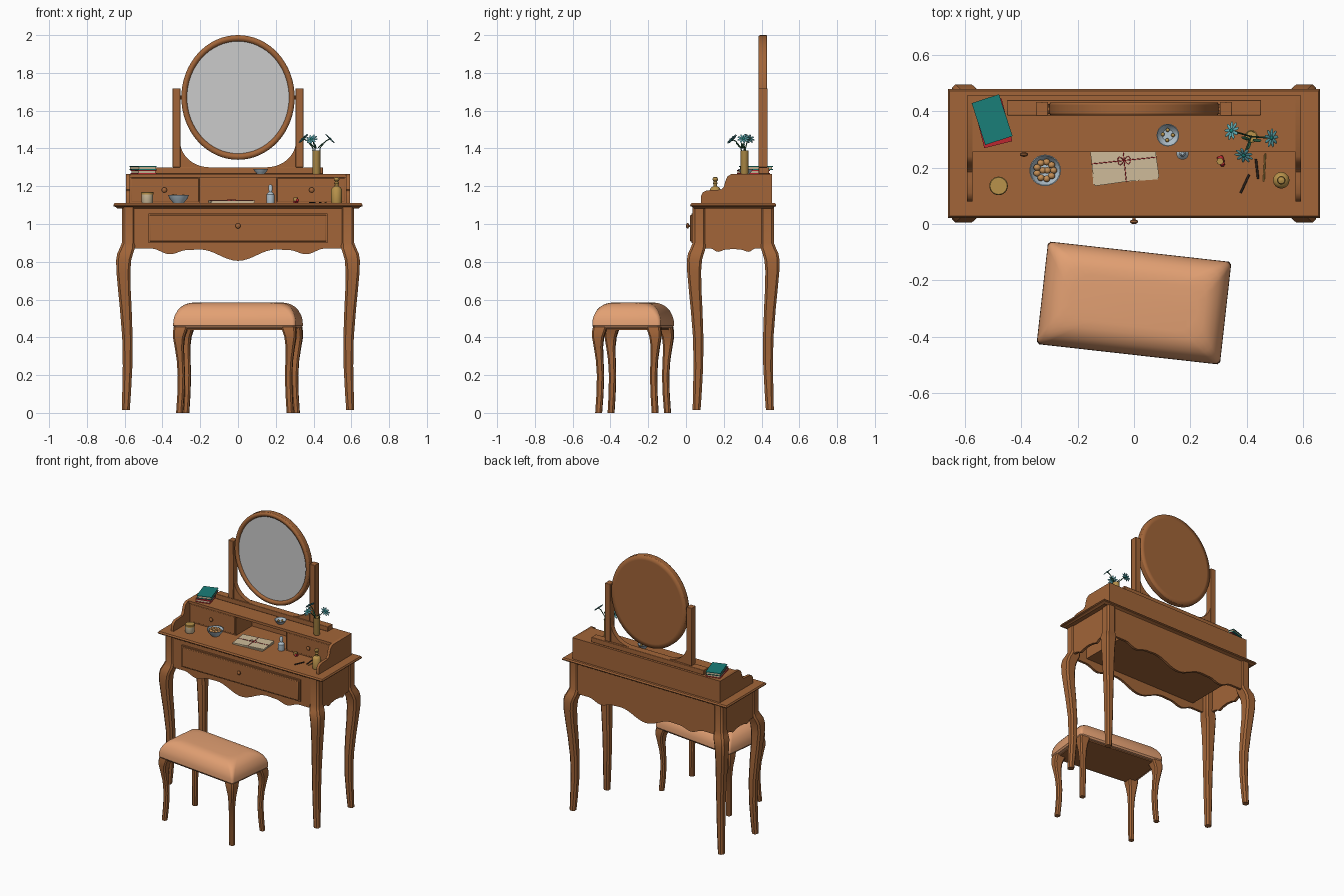
import bpy, bmesh, random
from math import sin, cos, pi, radians, tau
from mathutils import Matrix, Vector

if "Cube" in bpy.data.objects:
    bpy.data.objects.remove(bpy.data.objects["Cube"])

random.seed(4)


def mat(name, r, g, b):
    m = bpy.data.materials.new(name)
    m.diffuse_color = (r, g, b, 1)
    m.use_nodes = True
    m.node_tree.nodes["Principled BSDF"].inputs["Base Color"].default_value = m.diffuse_color
    return m


WOOD = mat("wood", .36, .13, .04)
FABRIC = mat("peach_fabric", .76, .35, .17)
TEAL = mat("teal", .01, .21, .19)
PETAL = mat("petal_blue", .12, .42, .46)
RED = mat("red", .5, .02, .03)
PAPER = mat("paper", .62, .5, .32)
GOLD = mat("gold", .48, .29, .07)
CHINA = mat("china", .45, .55, .62)
BISCUIT = mat("biscuit", .55, .27, .09)
DARK = mat("dark", .03, .02, .015)
GREEN = mat("stem_green", .03, .12, .06)


def finish(name, bm, m):
    bmesh.ops.recalc_face_normals(bm, faces=bm.faces)
    me = bpy.data.meshes.new(name)
    bm.to_mesh(me)
    bm.free()
    ob = bpy.data.objects.new(name, me)
    bpy.context.collection.objects.link(ob)
    if m:
        me.materials.append(m)
    return ob


def loft(name, rings, m):
    bm = bmesh.new()
    vs = [[bm.verts.new(p) for p in r] for r in rings]
    n = len(vs[0])
    for a, b in zip(vs, vs[1:]):
        for i in range(n):
            bm.faces.new((a[i], a[(i + 1) % n], b[(i + 1) % n], b[i]))
    bm.faces.new(vs[0])
    bm.faces.new(vs[-1])
    return finish(name, bm, m)


def box(name, x, y, z, m=WOOD, bevel=0):
    ring = lambda h: [(x[0], y[0], h), (x[1], y[0], h), (x[1], y[1], h), (x[0], y[1], h)]
    ob = loft(name, [ring(z[0]), ring(z[1])], m)
    if bevel:
        b = ob.modifiers.new("bevel", 'BEVEL')
        b.width, b.segments = bevel, 2
    return ob


def board(name, pts, axis, d0, d1, m=WOOD):
    """Extrude a 2D outline (horizontal, z) along x or y."""
    put = (lambda p, d: (p[0], d, p[1])) if axis == 'y' else (lambda p, d: (d, p[0], p[1]))
    return loft(name, [[put(p, d) for p in pts] for d in (d0, d1)], m)


def lathe(name, prof, loc, m, n=24, rot=0, scale=(1, 1, 1)):
    ob = loft(name, [[(r * cos(tau * i / n), r * sin(tau * i / n), z) for i in range(n)]
                     for r, z in prof], m)
    ob.location, ob.rotation_euler, ob.scale = loc, (rot, 0, 0), scale
    return ob


def tube(name, pts, r, m):
    c = bpy.data.curves.new(name, 'CURVE')
    c.dimensions, c.bevel_depth, c.bevel_resolution, c.use_fill_caps = '3D', r, 1, True
    s = c.splines.new('POLY')
    s.points.add(len(pts) - 1)
    for q, p in zip(s.points, pts):
        q.co = (*p, 1)
    c.materials.append(m)
    ob = bpy.data.objects.new(name, c)
    bpy.context.collection.objects.link(ob)
    return ob


def blobs(name, mats, m):
    bm = bmesh.new()
    for x in mats:
        bmesh.ops.create_uvsphere(bm, u_segments=10, v_segments=6, radius=1, matrix=x)
    return finish(name, bm, m)


def leg(name, keys, cx, cy, y0, sx, sy, c=.012):
    """Cabriole leg: keys are (z, outer offset, inner offset) from the outer corner."""
    rings = []
    for z, o, i in keys:
        sq = [(i + c, i), (o - c, i), (o, i + c), (o, o - c), (o - c, o), (i + c, o), (i, o - c), (i, i + c)]
        rings.append([(sx * (cx + u), y0 + sy * (cy + v), z) for u, v in sq])
    return loft(name, rings, WOOD)


def wave(keys, step=8):
    """Cosine-eased mirrored curve through (distance from centre, z) keys."""
    half = []
    for (a, za), (b, zb) in zip(keys, keys[1:]):
        for k in range(step):
            t = k / step
            half.append((a + (b - a) * t, za + (zb - za) * (1 - cos(pi * t)) / 2))
    half.append(keys[-1])
    return [(-u, z) for u, z in half[:0:-1]] + half


# Table legs
KEYS = [(1.09, 0, -.07), (.9, 0, -.07), (.87, .012, -.068), (.845, .024, -.06), (.81, .03, -.05),
        (.75, .029, -.045), (.65, .02, -.047), (.55, .01, -.052), (.4, -.002, -.057), (.25, -.005, -.056),
        (.1, -.002, -.048), (.015, 0, -.042)]
for sx in (-1, 1):
    for sy in (-1, 1):
        leg("table_leg", KEYS, .615, .215, .25, sx, sy)

# Scalloped aprons
front = wave([(0, .805), (.2, .865), (.27, .862), (.36, .84), (.46, .87), (.56, .87)])
side = [(.25 + u, z) for u, z in wave([(0, .868), (.04, .864), (.08, .853), (.12, .87), (.16, .87)])]
for y in (.042, .44):
    board("long_apron", front + [(.56, 1.09), (-.56, 1.09)], 'y', y, y + .018)
for x in (-.608, .59):
    board("side_apron", side + [(.41, 1.09), (.09, 1.09)], 'x', x, x + .018)

# Table top with moulded edge
rect = lambda d, z: [(-.66 + d, .022 + d, z), (.66 - d, .022 + d, z), (.66 - d, .478 - d, z), (-.66 + d, .478 - d, z)]
loft("table_top", [rect(d, z) for d, z in ((.02, 1.083), (.012, 1.09), (.002, 1.094), (0, 1.1), (.006, 1.11))], WOOD)

# Main drawer
box("drawer_front", (-.475, .475), (.03, .05), (.9, 1.055))
box("drawer_panel", (-.467, .467), (.022, .04), (.908, 1.047), bevel=.004)
box("drawer_box", (-.46, .46), (.06, .42), (.905, 1.05))
KNOB = [(.006, 0), (.006, .008), (.014, .012), (.014, .018), (.008, .023), (.001, .024)]
lathe("drawer_knob", KNOB, (0, .024, .99), WOOD, 16, pi / 2)

# Upper shelf unit
prof = [(.08, 1.105), (.08, 1.15), (.09, 1.168), (.11, 1.178), (.15, 1.18), (.185, 1.182), (.2, 1.195),
        (.208, 1.225), (.218, 1.25), (.24, 1.265), (.455, 1.265), (.455, 1.105)]
for s in (-1, 1):
    board("shelf_side", prof, 'x', s * .592, s * .572)
    box("small_drawer", sorted((s * .573, s * .2)), (.265, .446), (1.108, 1.25))
    box("small_drawer_front", sorted((s * .565, s * .207)), (.26, .28), (1.118, 1.243), bevel=.003)
    lathe("small_knob", KNOB, (s * .39, .262, 1.18), WOOD, 16, pi / 2)
box("shelf_top", (-.573, .573), (.255, .455), (1.247, 1.265))
box("shelf_back", (-.573, .573), (.445, .455), (1.105, 1.25))

# Mirror stand
box("mirror_plinth", (-.45, .45), (.385, .44), (1.265, 1.3), bevel=.003)
for s in (-1, 1):
    box("mirror_post", sorted((s * .305, s * .347)), (.383, .432), (1.3, 1.718), bevel=.003)
    arc = [(s * (.15 + .157 * sin(pi / 2 * k / 10)), 1.3 + .14 * (1 - cos(pi / 2 * k / 10))) for k in range(11)]
    board("mirror_bracket", arc + [(s * .307, 1.298)], 'y', .39, .425)
    box("mirror_pivot", sorted((s * .29, s * .306)), (.4, .415), (1.66, 1.68))

# Oval mirror
OVAL = (.3, .33, 1)
lathe("mirror_frame", [(.9, -.023), (.99, -.023), (1, -.017), (1, .015), (.985, .023), (.915, .023), (.9, .014),
                       (.9, .008)], (0, .407, 1.67), WOOD, 64, pi / 2, OVAL)
lathe("mirror_glass", [(.905, .005), (.905, .012)], (0, .407, 1.67), None, 64, pi / 2, OVAL)

# Stool: rounded cushion, rail and cabriole legs, turned slightly
stool = Matrix.Translation((0, -.28, 0)) @ Matrix.Rotation(radians(-6.4), 4, 'Z')


def rrect(d, z):
    r, out = .018 + d * .6, []
    for q, (sx, sy) in enumerate(((1, 1), (-1, 1), (-1, -1), (1, -1))):
        for k in range(5):
            a = (q + k / 4) * pi / 2
            out.append((sx * (.327 - d - r) + r * cos(a), sy * (.183 - d - r) + r * sin(a), z))
    return out


parts = [loft("stool_cushion", [rrect(d, z) for d, z in (
    (.03, .447), (.008, .45), (0, .462), (.001, .49), (.007, .515), (.02, .543), (.035, .561), (.055, .575),
    (.075, .582), (.1, .585))], FABRIC)]
parts.append(box("stool_rail", (-.3, .3), (-.16, .16), (.44, .455)))
SKEYS = [(.455, -.004, -.078), (.43, 0, -.07), (.4, 0, -.06), (.35, -.008, -.055), (.28, -.018, -.057),
         (.2, -.023, -.06), (.1, -.021, -.057), (0, -.015, -.05)]
for sx in (-1, 1):
    for sy in (-1, 1):
        parts.append(leg("stool_leg", SKEYS, .327, .183, 0, sx, sy, .009))
for p in parts:
    p.matrix_world = stool

# Books
for nm, x, y, z, a, m in (("red_book", -.5, .357, 1.265, 14, RED), ("teal_book", -.503, .37, 1.286, 18, TEAL)):
    for part, d, z0, z1, pm in (("cover", 0, 0, .004, m), ("pages", .004, .004, .016, PAPER), ("lid", 0, .016, .02, m)):
        o = box(nm + "_" + part, (-.051 + d, .051 - d), (-.078 + d, .078 - d), (z0, z1), pm)
        o.location, o.rotation_euler = (x, y, z), (0, 0, radians(a))

# Lidded jar and biscuit bowl
lathe("jar_body", [(.028, 0), (.031, .005), (.031, .045)], (-.48, .135, 1.11), PAPER)
lathe("jar_lid", [(.033, .045), (.033, .056), (.03, .06)], (-.48, .135, 1.11), GOLD)
BOWL = [(.5, 0), (.55, .08), (.85, .45), (1, .8), (.94, .8), (.78, .45), (.5, .15), (.02, .13)]
lathe("bowl", [(r * .056, z * .056) for r, z in BOWL], (-.315, .19, 1.11), CHINA)
blobs("biscuits", [Matrix.Translation((-.315 + r * cos(a), .19 + r * sin(a), 1.142 + random.uniform(0, .006)))
                   @ Matrix.Diagonal((.013, .012, .011, 1))
                   for r, n in ((.008, 2), (.03, 9)) for a in [tau * k / n for k in range(n)]], BISCUIT)

# Tied letters
lt = Matrix.Translation((-.035, .225, 1.11)) @ Matrix.Rotation(radians(6), 4, 'Z')
for k in range(3):
    box("letter", (-.115, .115), (-.075, .075), (k * .005, k * .005 + .004), PAPER).matrix_world = \
        lt @ Matrix.Rotation(radians(2 * k - 2), 4, 'Z')
tube("ribbon_long", [(-.116, 0, .015), (.116, 0, .015)], .0015, RED).matrix_world = lt
tube("ribbon_short", [(0, -.076, .015), (0, .076, .015)], .0015, RED).matrix_world = lt
tube("ribbon_bow", [(.022 * sin(a), .014 * sin(2 * a), .018) for a in [tau * k / 16 for k in range(17)]],
     .0015, RED).matrix_world = lt

# Bottles
lathe("white_bottle", [(.02, 0), (.022, .01), (.022, .045), (.009, .06), (.009, .068)], (.172, .25, 1.11), CHINA)
lathe("white_bottle_cap", [(.011, .068), (.011, .09), (.005, .1)], (.172, .25, 1.11), CHINA)
lathe("gold_bottle", [(.027, 0), (.029, .008), (.029, .072), (.02, .085), (.01, .09), (.01, .098)],
      (.522, .155, 1.11), GOLD)
lathe("gold_bottle_stopper", [(.008, .098), (.013, .106), (.008, .114), (.015, .124), (.012, .136), (.002, .14)],
      (.522, .155, 1.11), GOLD, 16)

# Small items on the table
lip = lathe("lipstick", [(.011, -.018), (.011, .003), (.008, .003), (.008, .016), (.002, .02)], (.31, .222, 1.121), RED, 16)
lip.rotation_euler = (radians(70), 0, radians(20))
lathe("lipstick_cap", [(.012, 0), (.012, .02)], (.305, .222, 1.121), GOLD, 16)
tube("brow_pencil", [(.378, .11, 1.114), (.408, .175, 1.114)], .004, DARK)
tube("eye_pencil", [(.432, .23, 1.114), (.44, .16, 1.114)], .004, DARK)
tube("brush", [(.465, .25, 1.114), (.46, .15, 1.114)], .003, GOLD)

# Trinket dish
lathe("trinket_dish", [(r * .04, z * .034) for r, z in BOWL], (.12, .315, 1.265), CHINA)
blobs("trinkets", [Matrix.Translation((.12 + .018 * cos(a), .315 + .018 * sin(a), 1.278)) @ Matrix.Scale(.007, 4)
                   for a in (0, 1.6, 3, 4.6)], GOLD)

# Vase with flowers
lathe("vase", [(.019, 0), (.021, .004), (.021, .12), (.023, .125), (.019, .125), (.018, .02)], (.415, .31, 1.265), GOLD)
for x, y, z in ((.348, .33, 1.45), (.39, .245, 1.447), (.485, .305, 1.45)):
    c, base = Vector((x, y, z)), Vector((.415, .31, 1.3))
    mid = base.lerp(c, .3) + Vector((0, 0, .06))
    tube("flower_stem", [base, mid, mid.lerp(c, .6) + Vector((0, 0, .008)), c], .003, GREEN)
    tilt = Vector((x - .415, y - .31, .07)).to_track_quat('Z', 'Y').to_matrix().to_4x4()
    at = Matrix.Translation(c) @ tilt
    blobs("flower_petals", [at @ Matrix.Rotation(tau * k / 9, 4, 'Z') @ Matrix.Translation((.02, 0, .003))
                            @ Matrix.Diagonal((.015, .006, .003, 1)) for k in range(9)], PETAL)
    blobs("flower_centre", [at @ Matrix.Translation((0, 0, .003)) @ Matrix.Diagonal((.008, .008, .006, 1))], TEAL)
    blobs("flower_leaf", [Matrix.Translation(mid + Vector((0, -.012, .01))) @ tilt
                          @ Matrix.Diagonal((.006, .003, .022, 1))], GREEN)

# Smooth shading with sharp edges kept
meshes = [o for o in bpy.data.objects if o.type == 'MESH']
for o in bpy.data.objects:
    o.select_set(o.type == 'MESH')
bpy.context.view_layer.objects.active = meshes[0]
bpy.ops.object.shade_smooth_by_angle(angle=radians(35))
